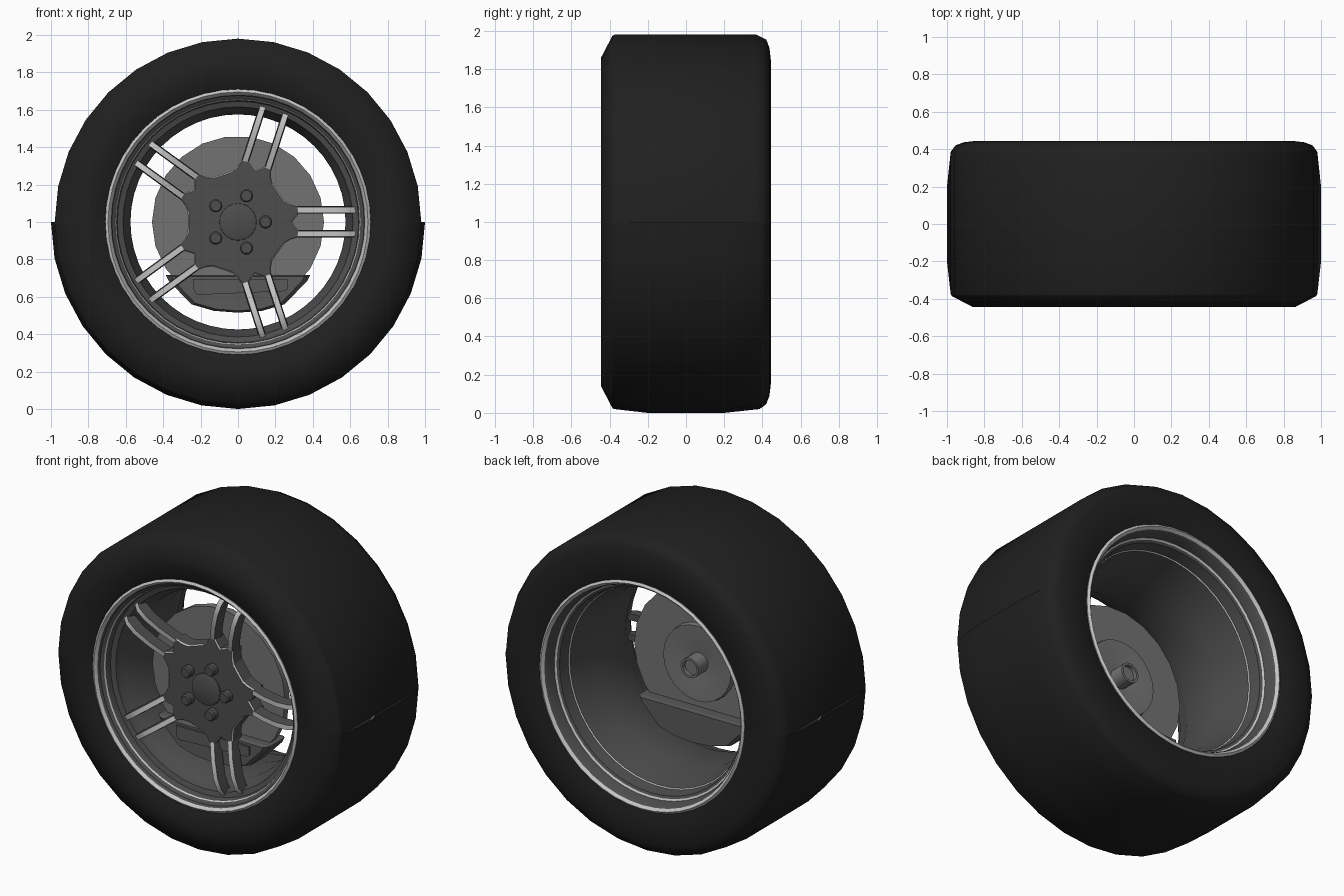
import bpy, bmesh, math
from mathutils import Vector

if "Cube" in bpy.data.objects:
    bpy.data.objects.remove(bpy.data.objects["Cube"])

def mat(name, v):
    m = bpy.data.materials.new(name)
    m.diffuse_color = (v, v, v, 1)
    m.use_nodes = True
    m.node_tree.nodes["Principled BSDF"].inputs["Base Color"].default_value = m.diffuse_color
    return m

RUBBER = mat("black_rubber", 0.014)
SILVER = mat("bright_silver", 0.55)
DARK = mat("dark_alloy", 0.075)
DISC = mat("disc_steel", 0.17)
CALIPER = mat("caliper_grey", 0.10)

def finish(bm, name, mats, smooth=40):
    bmesh.ops.remove_doubles(bm, verts=bm.verts, dist=1e-5)
    bmesh.ops.recalc_face_normals(bm, faces=bm.faces)
    me = bpy.data.meshes.new(name)
    bm.to_mesh(me)
    bm.free()
    for m in mats:
        me.materials.append(m)
    ob = bpy.data.objects.new(name, me)
    bpy.context.collection.objects.link(ob)
    if smooth:
        bpy.ops.object.select_all(action='DESELECT')
        ob.select_set(True)
        bpy.context.view_layer.objects.active = ob
        bpy.ops.object.shade_smooth_by_angle(angle=math.radians(smooth))
    return ob

def polar(r, y, a):
    return Vector((r * math.cos(a), y, 1 + r * math.sin(a)))

def lathe(bm, profile, segs, a0=0.0, sweep=360.0, closed=False, light=()):
    """Spin (radius, y) points about the wheel axle; segments listed in light get slot 1."""
    rows = [[bm.verts.new(polar(r, y, math.radians(a0 + sweep * i / segs))) for r, y in profile]
            for i in range(segs + 1)]
    n = len(profile)
    for a, b in zip(rows, rows[1:]):
        for j in range(n if closed else n - 1):
            k = (j + 1) % n
            pts = [a[j], a[k], b[k], b[j]]
            if profile[j][0] == 0:
                pts = [a[j], a[k], b[k]]
            elif profile[k][0] == 0:
                pts = [a[j], a[k], b[j]]
            f = bm.faces.new(pts)
            f.material_index = 1 if j in light else 0

def turned(name, profile, m, segs, smooth=40):
    bm = bmesh.new()
    lathe(bm, profile, segs)
    return finish(bm, name, [m], smooth)

def prism(bm, front, back, cap=0, side=0):
    """Join two matching outlines into a closed solid."""
    f = [bm.verts.new(p) for p in front]
    b = [bm.verts.new(p) for p in back]
    bm.faces.new(f).material_index = cap
    bm.faces.new(b[::-1])
    for i in range(len(f)):
        j = (i + 1) % len(f)
        bm.faces.new((f[i], b[i], b[j], f[j])).material_index = side

# Tyre: the lower half has a slightly fuller, crowned tread
front_wall = [(0.69, -0.405), (0.73, -0.425), (0.79, -0.44), (0.86, -0.445), (0.975, -0.385)]
rear_wall = [(0.955, 0.42), (0.91, 0.437), (0.84, 0.445), (0.76, 0.442), (0.69, 0.42)]
upper = front_wall + [(0.98, -0.375), (0.98, 0.37)] + rear_wall
lower = front_wall + [(0.98, -0.375), (1.0, -0.2), (1.0, 0.2), (0.98, 0.385)] + rear_wall
for nm, prof, start in (("tyre_upper", upper, 0), ("tyre_lower", lower, 180)):
    bm = bmesh.new()
    lathe(bm, prof, 16, start, 180)
    finish(bm, nm, [RUBBER], 50)

# Rim: stepped barrel with bright lips at both ends
rim = [(0.70, -0.40), (0.71, -0.425), (0.695, -0.435), (0.68, -0.42), (0.675, -0.40),
       (0.655, -0.39), (0.65, -0.382), (0.645, -0.34), (0.615, -0.33), (0.60, -0.27), (0.575, -0.22),
       (0.575, 0.05), (0.615, 0.27), (0.622, 0.275), (0.635, 0.345), (0.65, 0.352), (0.66, 0.36),
       (0.67, 0.41), (0.68, 0.43), (0.695, 0.445), (0.71, 0.435), (0.70, 0.41),
       (0.67, 0.33), (0.59, 0.05), (0.59, -0.22), (0.67, -0.34)]
bm = bmesh.new()
lathe(bm, rim, 48, closed=True, light=(0, 1, 2, 5, 12, 15, 18, 19, 20))
finish(bm, "rim_barrel", [DARK, SILVER], 35)

# Spokes: five pairs of thin curved bars with bright front faces
path = [(0.26, -0.285), (0.32, -0.31), (0.42, -0.345), (0.52, -0.365), (0.59, -0.36), (0.635, -0.33)]
bm = bmesh.new()
for k in range(5):
    a = math.radians(72 * k)
    out = Vector((math.cos(a), 0, math.sin(a)))
    across = Vector((-math.sin(a), 0, math.cos(a)))
    for s in (-1, 1):
        rings = []
        for r, y in path:
            mid = Vector((0, y, 1)) + out * r + across * s * 0.064
            rings.append([bm.verts.new(mid + across * w + Vector((0, d, 0)))
                          for w, d in ((-0.015, 0), (0.015, 0), (0.02, 0.07), (-0.02, 0.07))])
        for p, q in zip(rings, rings[1:]):
            for i in range(4):
                j = (i + 1) % 4
                bm.faces.new((p[i], p[j], q[j], q[i])).material_index = int(i == 0)
        bm.faces.new(rings[0])
        bm.faces.new(rings[-1])
finish(bm, "spokes", [DARK, SILVER], 30)

# Hub: five-lobed plate with a thin bright edge
lobe = [(-36, 0.268), (-24, 0.275), (-18, 0.30), (-14, 0.335), (-9, 0.335), (0, 0.29),
        (9, 0.335), (14, 0.335), (18, 0.30), (24, 0.275)]
outline = [(math.radians(72 * k + d), r) for k in range(5) for d, r in lobe]

def star(scale, y):
    return [polar(r * scale, y, a) for a, r in outline]

bm = bmesh.new()
prism(bm, star(1, -0.302), star(1, -0.22))
finish(bm, "hub_plate", [DARK], 0)
bm = bmesh.new()
prism(bm, star(0.975, -0.31), star(1, -0.302), 0, 1)
finish(bm, "hub_face", [DARK, SILVER], 0)
turned("centre_cap", [(0.10, -0.305), (0.098, -0.318), (0.08, -0.325), (0, -0.328)], DARK, 24)

# Wheel nuts
bm = bmesh.new()
for k in range(5):
    c = polar(0.147, 0, math.radians(72 * k))
    ring = [(0.036 * math.cos(t * math.pi / 5), 0.036 * math.sin(t * math.pi / 5)) for t in range(10)]
    prism(bm, [c + Vector((u * .8, -0.355, v * .8)) for u, v in ring],
          [c + Vector((u, -0.345, v)) for u, v in ring])
    prism(bm, [c + Vector((u, -0.345, v)) for u, v in ring],
          [c + Vector((u, -0.30, v)) for u, v in ring])
finish(bm, "wheel_nuts", [DARK], 40)

# Brake disc, its rear hat and the axle
turned("brake_disc", [(0, -0.19), (0.46, -0.19), (0.46, -0.145), (0, -0.145)], DISC, 22, 30)
turned("disc_hat", [(0.24, -0.145), (0.235, -0.11), (0.215, -0.11), (0.06, -0.13)], DISC, 24, 30)
turned("hub_mount", [(0.2, -0.23), (0.2, -0.18)], DARK, 24, 30)
turned("axle", [(0.062, -0.14), (0.062, -0.035), (0.048, -0.035), (0.048, -0.06), (0, -0.06)],
       DISC, 16, 30)

# Brake caliper clamped over the lower edge of the disc
half = [(0.0, 0.515), (0.13, 0.525), (0.25, 0.56), (0.37, 0.685), (0.385, 0.715)]
shape = half + [(-x, z) for x, z in half[:0:-1]]

def cal(scale, y):
    return [Vector((x * scale, y, 0.64 + (z - 0.64) * scale)) for x, z in shape]

bm = bmesh.new()
prism(bm, cal(0.92, -0.26), cal(1, -0.235))
prism(bm, cal(1, -0.235), cal(1, -0.09))
prism(bm, cal(1, -0.09), cal(0.94, -0.065))
plate = [(-0.24, 0.64), (-0.22, 0.61), (0.25, 0.63), (0.265, 0.64), (0.265, 0.695), (-0.24, 0.695)]
prism(bm, [Vector((x, -0.272, z)) for x, z in plate], [Vector((x, -0.255, z)) for x, z in plate])
finish(bm, "brake_caliper", [CALIPER], 25)
